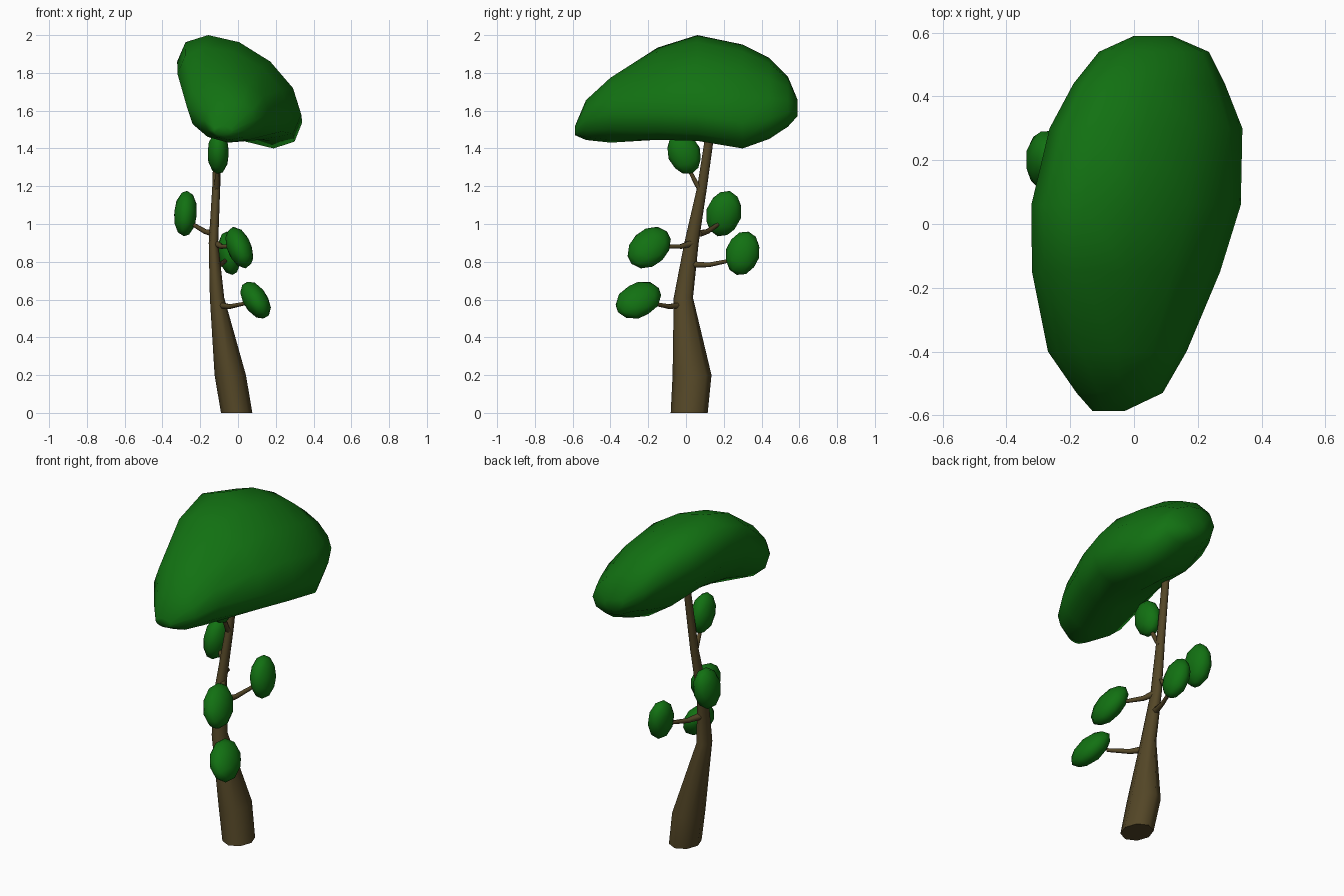
import bpy, bmesh, math
from mathutils import Vector, Matrix

if "Cube" in bpy.data.objects:
    bpy.data.objects.remove(bpy.data.objects["Cube"])


def material(name, rgb):
    m = bpy.data.materials.new(name)
    m.diffuse_color = (*rgb, 1)
    m.use_nodes = True
    m.node_tree.nodes["Principled BSDF"].inputs["Base Color"].default_value = m.diffuse_color
    return m


GREEN = material("leaf green", (0.006, 0.165, 0.006))
BROWN = material("bark brown", (0.088, 0.062, 0.020))


def finish(name, bm, mat, flat_caps=False):
    bmesh.ops.recalc_face_normals(bm, faces=bm.faces[:])
    for f in bm.faces:
        f.smooth = not (flat_caps and len(f.verts) > 4)
    me = bpy.data.meshes.new(name)
    bm.to_mesh(me)
    bm.free()
    me.materials.append(mat)
    ob = bpy.data.objects.new(name, me)
    bpy.context.collection.objects.link(ob)
    return ob


def loft(name, rings, mat, flat_caps=False):
    """Skin a list of equal-length point rings and cap both ends."""
    bm = bmesh.new()
    vs = [[bm.verts.new(p) for p in r] for r in rings]
    n = len(vs[0])
    for a, b in zip(vs, vs[1:]):
        for i in range(n):
            j = (i + 1) % n
            bm.faces.new((a[i], a[j], b[j], b[i]))
    bm.faces.new(vs[0])
    bm.faces.new(vs[-1])
    return finish(name, bm, mat, flat_caps)


def angles(n):
    return [2 * math.pi * i / n for i in range(n)]


# Trunk: leaning and tapering (z, centre x, centre y, radius x, radius y)
trunk = [(0.0, -0.007, 0.017, 0.083, 0.098), (0.2, -0.041, 0.032, 0.083, 0.103),
         (0.61, -0.111, -0.014, 0.038, 0.051), (0.9, -0.130, 0.029, 0.025, 0.038),
         (1.2, -0.115, 0.086, 0.021, 0.026), (1.62, -0.105, 0.148, 0.018, 0.022)]
loft("trunk", [[(cx + rx * math.cos(t), cy + ry * math.sin(t), z) for t in angles(8)]
               for z, cx, cy, rx, ry in trunk], BROWN, True)

# Canopy: sections along y (y, x min, x max, z min, z max, sideways tilt in degrees)
canopy = [(-0.587, -0.13, -0.03, 1.47, 1.52, 0), (-0.53, -0.18, 0.09, 1.445, 1.655, 0),
          (-0.40, -0.27, 0.165, 1.43, 1.775, 5), (-0.15, -0.32, 0.27, 1.445, 1.935, 25),
          (0.06, -0.322, 0.335, 1.44, 2.0, 30), (0.30, -0.265, 0.34, 1.40, 1.95, 30),
          (0.44, -0.19, 0.285, 1.45, 1.88, 30), (0.54, -0.11, 0.235, 1.515, 1.78, 25),
          (0.59, 0.0, 0.12, 1.57, 1.66, 20)]
loft("canopy", [[((x0 + x1) / 2 + (x1 - x0) / 2 * math.cos(t), y,
                  (z0 + z1) / 2 + (z1 - z0) / 2 * math.sin(t - math.radians(tilt)))
                 for t in angles(12)]
                for y, x0, x1, z0, z1, tilt in canopy], GREEN)


def branch(name, a, b, r0=0.02, r1=0.010):
    a, b = Vector(a), Vector(b)
    q = (b - a).to_track_quat('Z', 'Y')
    rings = []
    for k in (0, 0.4, 1):
        r = r0 + (r1 - r0) * min(1, k * 1.6)
        c = a.lerp(b, k) - Vector((0, 0, 0.012 * math.sin(math.pi * k)))
        rings.append([c + q @ Vector((r * math.cos(t), r * math.sin(t), 0)) for t in angles(6)])
    loft(name, rings, BROWN, True)


def leaf_clump(name, centre, scale, rx, ry):
    bm = bmesh.new()
    bmesh.ops.create_icosphere(bm, subdivisions=2, radius=1)
    bm.transform(Matrix.Translation(centre)
                 @ Matrix.Rotation(math.radians(ry), 4, 'Y')
                 @ Matrix.Rotation(math.radians(rx), 4, 'X')
                 @ Matrix.Diagonal((0.061 * scale, 0.092 * scale, 0.122 * scale, 1)))
    finish(name, bm, GREEN)


# Side branches, each ending in a flattened leaf clump
sides = [  # branch start, branch end, clump centre, scale, x turn, y turn
    ((-0.10, -0.03, 0.57), (0.04, -0.18, 0.58), (0.093, -0.252, 0.597), 1.08, -55, -32),
    ((-0.125, 0.035, 0.90), (-0.03, -0.12, 0.88), (0.007, -0.195, 0.875), 1.08, -45, -22),
    ((-0.12, 0.035, 0.785), (-0.06, 0.25, 0.81), (-0.046, 0.30, 0.845), 0.98, -15, -8),
    ((-0.125, 0.07, 0.95), (-0.25, 0.18, 1.005), (-0.278, 0.20, 1.055), 1.02, -15, 4),
    ((-0.115, 0.088, 1.17), (-0.107, 0.01, 1.30), (-0.105, -0.01, 1.375), 0.95, 20, 0),
]
for i, (a, b, c, s, rx, ry) in enumerate(sides, 1):
    branch(f"branch_{i}", a, b)
    leaf_clump(f"leaf_clump_{i}", c, s, rx, ry)
